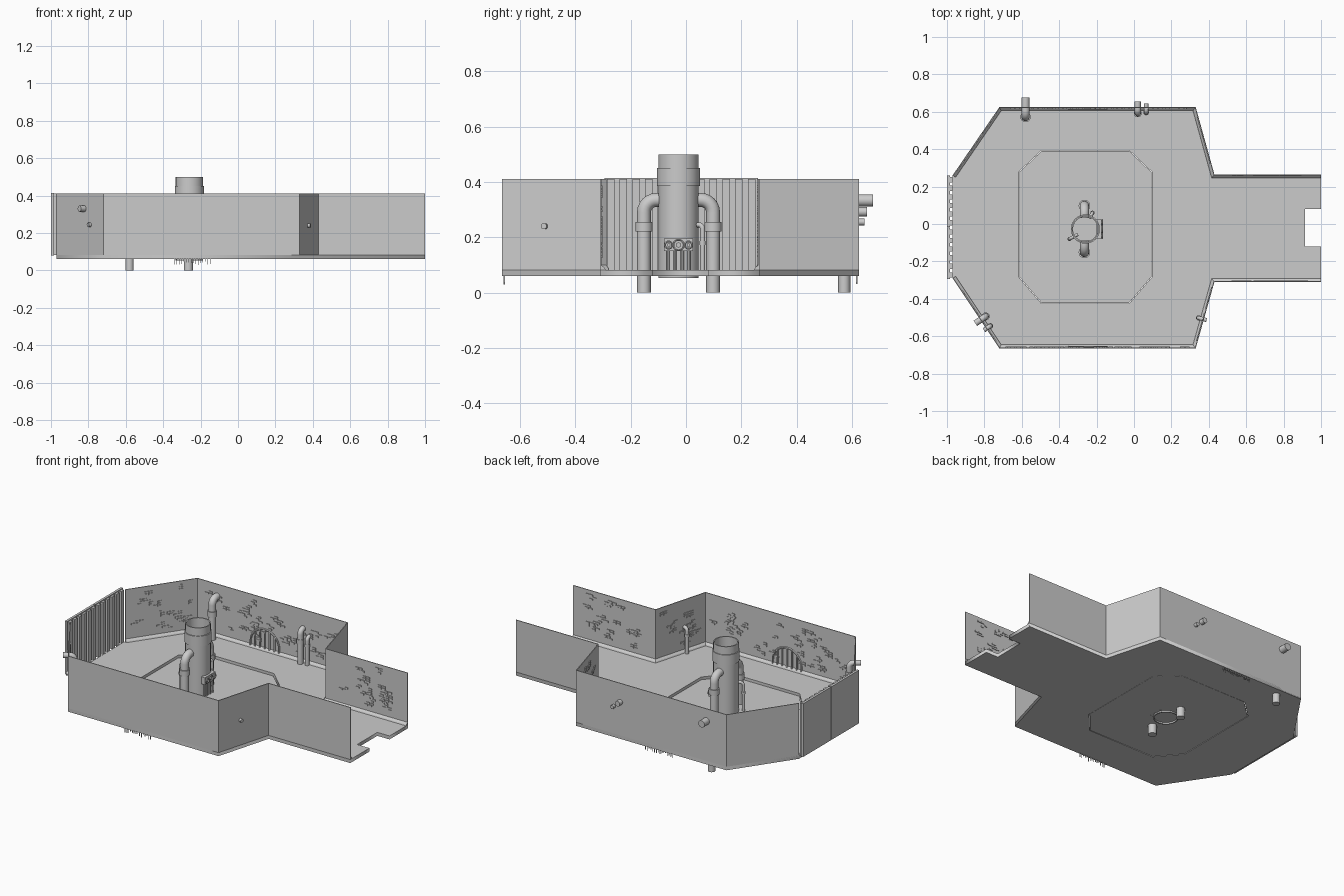
import bpy, bmesh, math, random
from mathutils import Vector, Matrix

if "Cube" in bpy.data.objects:
    bpy.data.objects.remove(bpy.data.objects["Cube"])

random.seed(4)


def finish(name, bm, smooth=False):
    bmesh.ops.recalc_face_normals(bm, faces=bm.faces)
    me = bpy.data.meshes.new(name)
    bm.to_mesh(me)
    bm.free()
    return link(name, me, smooth)


def link(name, data, smooth=False):
    ob = bpy.data.objects.new(name, data)
    bpy.context.collection.objects.link(ob)
    bpy.ops.object.select_all(action='DESELECT')
    ob.select_set(True)
    bpy.context.view_layer.objects.active = ob
    if isinstance(data, bpy.types.Curve):
        bpy.ops.object.convert(target='MESH')
        ob = bpy.context.object
    if smooth:
        bpy.ops.object.shade_smooth_by_angle(angle=math.radians(40))
    return ob


def add_box(bm, lo, hi, frame=Matrix()):
    lo, hi = Vector(lo), Vector(hi)
    m = frame @ Matrix.Translation((lo + hi) / 2) @ Matrix.Diagonal((*(hi - lo), 1))
    bmesh.ops.create_cube(bm, size=1, matrix=m)


def slab(name, loops, z0, z1):
    """Flat plate from an outline; further loops are holes."""
    cu = bpy.data.curves.new(name, 'CURVE')
    cu.dimensions, cu.fill_mode, cu.extrude = '2D', 'BOTH', (z1 - z0) / 2
    for pts in loops:
        sp = cu.splines.new('POLY')
        sp.points.add(len(pts) - 1)
        for p, q in zip(sp.points, pts):
            p.co = (*q, 0, 1)
        sp.use_cyclic_u = True
    ob = link(name, cu)
    ob.location.z = (z0 + z1) / 2


def sweep(name, path, profile):
    """Mitred sweep of (inward offset, z) profile; inside lies left of path."""
    pts = [Vector(p) for p in path]
    left = [(b - a).normalized().orthogonal() for a, b in zip(pts, pts[1:])]
    bm, rings = bmesh.new(), []
    for i, p in enumerate(pts):
        n0, n1 = left[max(i - 1, 0)], left[min(i, len(left) - 1)]
        m = (n0 + n1) / (1 + n0.dot(n1))
        rings.append([bm.verts.new((*(p + m * o), z)) for o, z in profile])
    k = len(profile)
    for a, b in zip(rings, rings[1:]):
        for j in range(k):
            bm.faces.new((a[j], a[(j + 1) % k], b[(j + 1) % k], b[j]))
    bm.faces.new(rings[0])
    bm.faces.new(rings[-1])
    finish(name, bm)


def lathe(name, profile, centre, closed=True, seg=24):
    bm, rings = bmesh.new(), []
    for i in range(seg):
        a = 2 * math.pi * i / seg
        rings.append([bm.verts.new((centre[0] + r * math.cos(a), centre[1] + r * math.sin(a), z))
                      for r, z in profile])
    k = len(profile)
    for i in range(seg):
        a, b = rings[i], rings[(i + 1) % seg]
        for j in range(k):
            bm.faces.new((a[j], b[j], b[(j + 1) % k], a[(j + 1) % k]))
    finish(name, bm, True)


def tube(name, pts, r, cyclic=False, res=4):
    cu = bpy.data.curves.new(name, 'CURVE')
    cu.dimensions, cu.bevel_depth, cu.bevel_resolution, cu.use_fill_caps = '3D', r, res, True
    sp = cu.splines.new('POLY')
    sp.points.add(len(pts) - 1)
    for p, q in zip(sp.points, pts):
        p.co = (*q, 1)
    sp.use_cyclic_u = cyclic
    link(name, cu, True)


def elbow_pipe(name, base, z0, z1, end, r, bend, collar=None):
    """Upright pipe that bends over towards the end point."""
    base, end = Vector((*base, 0)), Vector((*end, 0))
    d, up = (end - base).normalized(), Vector((0, 0, 1))
    pts = [base + up * z0]
    for i in range(7):
        a = math.pi / 2 * i / 6
        pts.append(base + d * bend * (1 - math.cos(a)) + up * (z1 - bend + bend * math.sin(a)))
    pts.append(end + up * z1)
    tube(name, pts, r)
    if collar:
        h = 0.8 * r
        lathe(name + "_collar", [(r * .9, collar - h), (r * 1.25, collar - h),
                                 (r * 1.25, collar + h), (r * .9, collar + h)], base, seg=16)


# Floor with a recessed octagonal centre
outline = [(-.97, .26), (-.72, .625), (.33, .625), (.43, .265), (1, .265), (1, .08), (.915, .08),
           (.915, -.12), (1, -.12), (1, -.31), (.43, -.31), (.33, -.665), (-.72, -.665), (-.97, -.29)]
octagon = [(-.615, .28), (-.495, .393), (-.025, .393), (.095, .28),
           (.095, -.285), (-.025, -.425), (-.495, -.425), (-.615, -.285)]
slab("floor", [outline, octagon], .06, .082)
slab("recessed_floor", [[(-.26 + (x + .26) * .993, -.016 + (y + .016) * .993) for x, y in octagon]], .061, .066)

# Walls and skirting
paths = {"back": [(1, .265), (.43, .265), (.33, .625), (-.72, .625), (-.97, .26)],
         "front": [(-.97, -.29), (-.72, -.665), (.33, -.665), (.43, -.31), (1, -.31)]}


def left_normal(a, b):
    d = (b - a).normalized()
    return Vector((-d.y, d.x))


for side, path in paths.items():
    sweep(side + "_wall", path, [(0, .06), (.005, .06), (.005, .41), (0, .41)])
    sweep(side + "_skirting", path, [(.004, .081), (.02, .081), (.016, .089), (.004, .1)])

# Scattered raised bricks on the inside of the walls
bm = bmesh.new()
for path in paths.values():
    for a, b in zip(path, path[1:]):
        a, b = Vector((*a, 0)), Vector((*b, 0))
        length, d = (b - a).length, (b - a).normalized()
        n = Vector((-d.y, d.x, 0))
        up = Vector((0, 0, 1))
        frame = Matrix.Translation(a) @ Matrix((d, n, up)).transposed().to_4x4()
        for _ in range(int(length * 34)):
            u, z = random.uniform(.03, length - .09), random.uniform(.12, .36)
            for row in range(random.randint(2, 3)):
                s = u + random.choice((0, .013, .026))
                for k in range(random.randint(1, 2)):
                    x, h = s + k * .026, z + row * .013
                    add_box(bm, (x, .003, h), (x + .023, .009, h + .01), frame)
finish("wall_bricks", bm)

# Double shutter at the left end
bm = bmesh.new()
for y0, y1 in ((-.295, -.02), (-.016, .26)):
    add_box(bm, (-1, y0, .08), (-.985, y1, .415))
    for i in range(6):
        w = (y1 - y0) / 6
        add_box(bm, (-.987, y0 + w * (i + .2), .082), (-.97, y0 + w * (i + .8), .41))
finish("shutter", bm)

# Central column, open at the top
C = (-.26, -.027)
lathe("column", [(.073, .052), (.073, .385), (.078, .385), (.078, .45), (.073, .45),
                 (.073, .5), (.066, .5), (.066, .052)], C, seg=32)
for name, y in (("front", -.152), ("rear", .098)):
    elbow_pipe(name + "_column_pipe", (-.265, y), 0, .335, (-.265, C[1]+math.copysign(.06, y)), .025, .045)
    lathe(name + "_column_pipe_collar", [(.02, .22), (.031, .22), (.031, .255), (.02, .255)], (-.265, y), seg=20)
elbow_pipe("thin_column_pipe", (-.222, .06), .08, .245, (-.24, .03), .009, .015, .18)
elbow_pipe("thin_left_pipe", (-.345, -.08), .06, .245, (-.3, -.055), .009, .02, .18)

# Gauge panel with dials and feed pipes
bm = bmesh.new()
add_box(bm, (-.2, -.08, .15), (-.175, .025, .195))
finish("gauge_panel", bm)
for i, (y, r) in enumerate(((-.063, .013), (-.027, .019), (.009, .013))):
    ring = [(-.17, y + r * math.cos(t * math.pi / 8), .172 + r * math.sin(t * math.pi / 8)) for t in range(16)]
    tube(f"dial_ring_{i}", ring, .004, True, 1)
    tube(f"dial_face_{i}", [(-.178, y, .172), (-.165, y, .172)], r * .5, res=2)
for i in range(4):
    y = -.066 + i * .026
    tube(f"feed_pipe_{i}", [(-.187, y, .06), (-.187, y, .155)], .006, res=2)

# Pipes that leave through the walls
for name, base, z0, z1, end, r in (
        ("large_back_pipe", (-.58, .572), 0, .333, (-.58, .675), .022),
        ("medium_back_pipe", (.02, .592), .06, .292, (.02, .655), .017),
        ("small_back_pipe", (.065, .596), .06, .255, (.065, .645), .012),
        ("medium_left_pipe", (-.793, -.494), .06, .33, (-.848, -.531), .017),
        ("small_left_pipe", (-.768, -.545), .06, .243, (-.802, -.568), .012),
        ("small_right_pipe", (.345, -.502), .06, .24, (.388, -.514), .011)):
    elbow_pipe(name, base, z0, z1, end, r, r * 1.5, z1 - 4 * r)

# Arched drain grates on both long walls, with drips below
for side, y in (("back", .617), ("front", -.657)):
    x0, zc, r = -.245, .115, .1
    arch = [(x0 - r, y, .08)] + [(x0 - r * math.cos(t * math.pi / 14), y, zc + r * math.sin(t * math.pi / 14))
                                 for t in range(15)] + [(x0 + r, y, .08)]
    tube(side + "_grate_arch", arch, .006, res=1)
    bm = bmesh.new()
    for i in range(-2, 3):
        x = x0 + i * .034
        top = zc + math.sqrt(r * r - (x - x0) ** 2)
        add_box(bm, (x - .004, y - .004, .07), (x + .004, y + .004, top))
    finish(side + "_grate_bars", bm)
    bm = bmesh.new()
    for i in range(16):
        x = x0 - .095 + i * .0127
        add_box(bm, (x - .0015, y - .002, random.uniform(.028, .052)), (x + .0015, y + .002, .07))
    finish(side + "_drips", bm)
